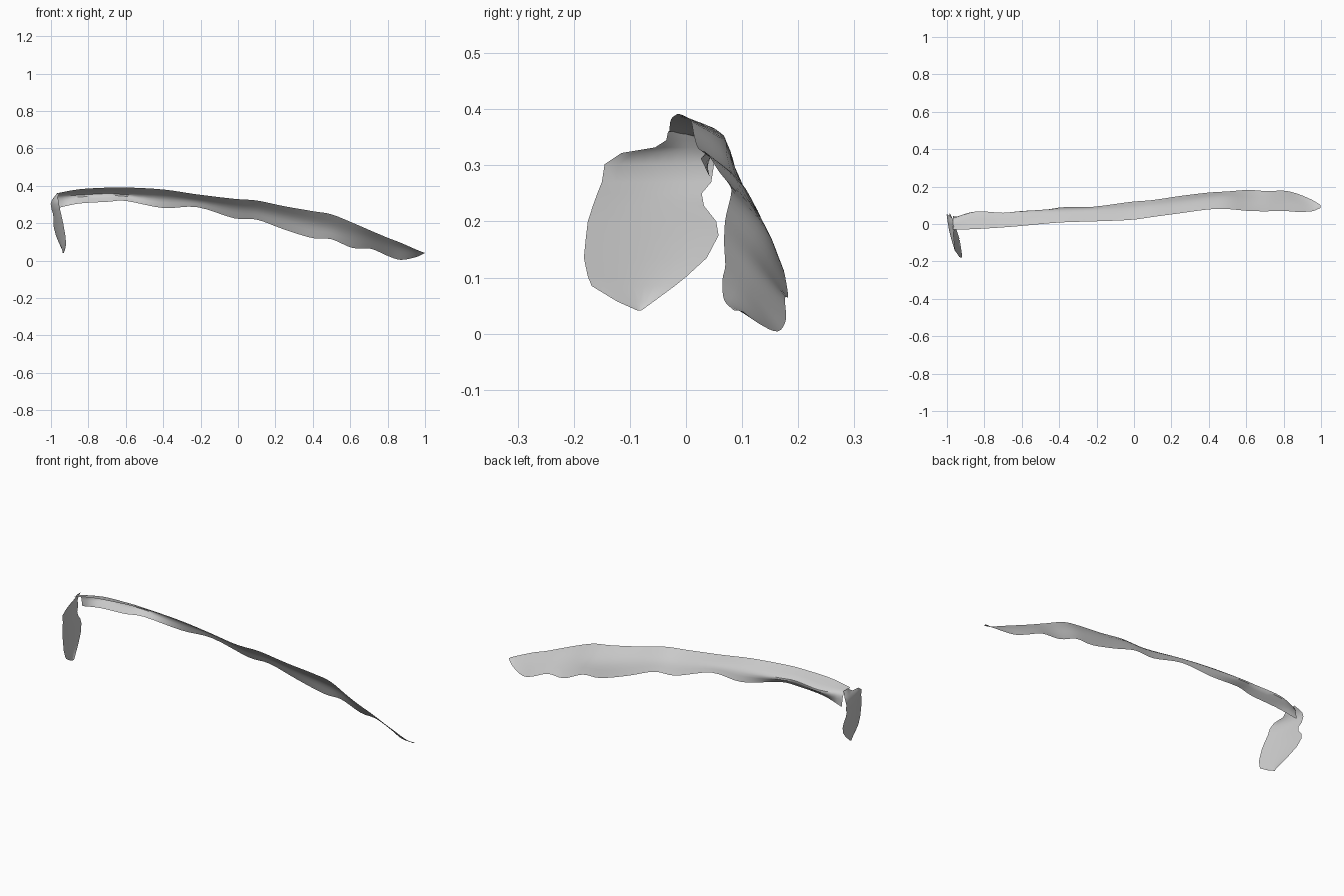
import bpy
import bmesh
import math
from mathutils import Vector

default_cube = bpy.data.objects.get("Cube")
if default_cube:
    bpy.data.objects.remove(default_cube, do_unlink=True)

UNIT = 0.001  # tables are written in thousandths


def make_material(name, colour):
    material = bpy.data.materials.new(name)
    material.use_nodes = True
    material.diffuse_color = colour
    shader = material.node_tree.nodes["Principled BSDF"]
    shader.inputs["Base Color"].default_value = colour
    shader.inputs["Roughness"].default_value = 0.8
    return material


def smooth_path(points, steps):
    """Pass a smooth curve through the points, with even steps in each span."""
    padded = [points[0] * 2 - points[1], *points, points[-1] * 2 - points[-2]]
    path = []
    for before, start, end, after in zip(padded, padded[1:], padded[2:], padded[3:]):
        for step in range(steps):
            t = step / steps
            pull = (end - before) * t
            bend = (before * 2 - start * 5 + end * 4 - after) * t ** 2
            twist = (start * 3 - before - end * 3 + after) * t ** 3
            path.append(start + (pull + bend + twist) / 2)
    path.append(points[-1].copy())
    return path


def make_sheet(name, rows, material):
    """Join equally long rows of points into one open, smooth sheet."""
    bm = bmesh.new()
    grid = [[bm.verts.new(point) for point in row] for row in rows]
    for row, following in zip(grid, grid[1:]):
        for i in range(len(row) - 1):
            bm.faces.new((row[i], row[i + 1], following[i + 1], following[i]))
    bmesh.ops.remove_doubles(bm, verts=bm.verts[:], dist=UNIT / 2)
    bmesh.ops.recalc_face_normals(bm, faces=bm.faces[:])
    mesh = bpy.data.meshes.new(name)
    bm.to_mesh(mesh)
    bm.free()
    sheet = bpy.data.objects.new(name, mesh)
    bpy.context.collection.objects.link(sheet)
    mesh.materials.append(material)
    bpy.ops.object.select_all(action="DESELECT")
    bpy.context.view_layer.objects.active = sheet
    sheet.select_set(True)
    bpy.ops.object.shade_smooth_by_angle(angle=math.radians(40))
    return sheet


grey = make_material("light grey", (0.6, 0.6, 0.6, 1.0))

# Long blade: x, then y and z of its upper edge, fold and lower edge
blade_sections = [
    (-968, -30, 360, 25, 345, 42, 280),
    (-850, -27, 381, 66, 350, 30, 305),
    (-700, -18, 390, 60, 358, 28, 314),
    (-600, -10, 391, 68, 352, 45, 319),
    (-400, 8, 380, 72, 338, 88, 281),
    (-220, 14, 354, 72, 322, 92, 286),
    (-20, 22, 330, 82, 285, 118, 226),
    (100, 38, 321, 96, 272, 128, 219),
    (250, 58, 290, 116, 235, 150, 165),
    (400, 78, 264, 138, 198, 168, 120),
    (500, 80, 247, 142, 180, 174, 114),
    (610, 70, 203, 128, 145, 182, 68),
    (710, 68, 160, 122, 118, 176, 63),
    (800, 70, 122, 120, 82, 178, 25),
    (870, 65, 95, 110, 62, 163, 4),
    (950, 68, 60, 92, 46, 130, 18),
    (998, 86, 41, 93, 41, 101, 40),
]
edges = []
for column in (1, 3, 5):
    line = [Vector((s[0], s[column], s[column + 1])) * UNIT for s in blade_sections]
    edges.append(smooth_path(line, 4))
make_sheet("long_blade", [smooth_path(list(section), 4) for section in zip(*edges)], grey)

# Hanging flap: height, then its front and rear edge
flap_outline = [
    (360, -32, 25), (345, -35, 36), (332, -55, 45), (322, -115, 50),
    (302, -145, 50), (270, -150, 45), (250, -158, 28), (228, -166, 32),
    (200, -175, 54), (175, -178, 58), (135, -182, 37), (102, -175, 1),
    (85, -168, -20), (57, -122, -58), (41, -86, -80),
]
flap_rows = []
for height, front, rear in flap_outline:
    z = height * UNIT
    row = []
    for i in range(9):
        t = i / 8
        y = (front + (rear - front) * t) * UNIT
        # The flap leans sideways, cups slightly and turns in at the neck
        x = -0.945 - 0.23 * y - 0.15 * z
        x -= 0.006 * math.sin(math.pi * t)
        x += max(0.0, z - 0.31) * 0.75
        row.append(Vector((x, y, z)))
    flap_rows.append(row)
make_sheet("hanging_flap", flap_rows, grey)
